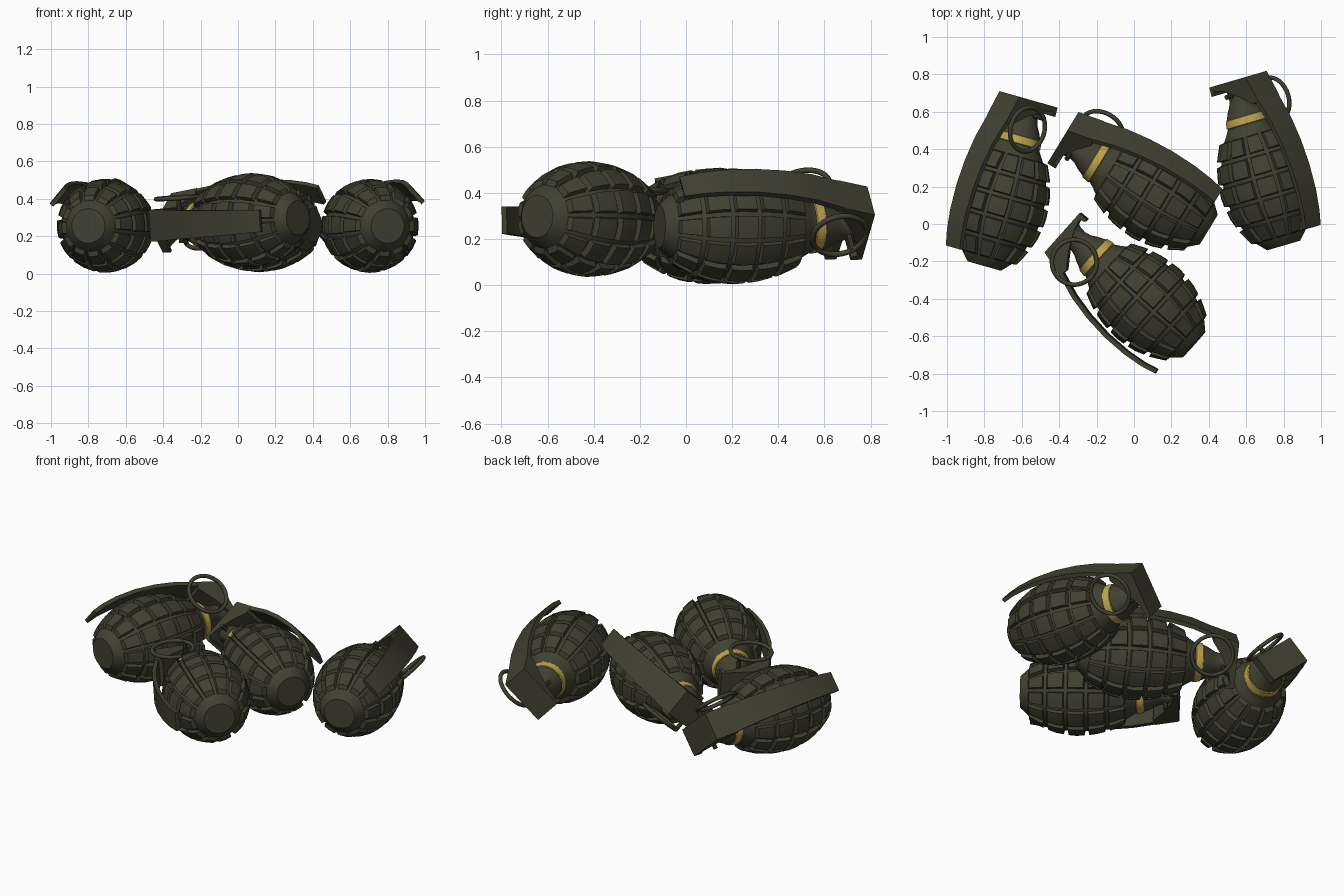
import bpy, bmesh, math
from mathutils import Vector, Matrix

if "Cube" in bpy.data.objects:
    bpy.data.objects.remove(bpy.data.objects["Cube"])


def material(name, rgb):
    m = bpy.data.materials.new(name)
    m.diffuse_color = (*rgb, 1)
    m.use_nodes = True
    m.node_tree.nodes["Principled BSDF"].inputs["Base Color"].default_value = m.diffuse_color
    return m


OLIVE = material("olive drab", (0.052, 0.052, 0.031))
YELLOW = material("band yellow", (0.50, 0.37, 0.075))


def finish(bm, name, mat, matrix, angle=35):
    bmesh.ops.recalc_face_normals(bm, faces=bm.faces)
    me = bpy.data.meshes.new(name)
    bm.to_mesh(me)
    bm.free()
    me.materials.append(mat)
    ob = bpy.data.objects.new(name, me)
    bpy.context.collection.objects.link(ob)
    ob.matrix_world = matrix
    bpy.ops.object.select_all(action='DESELECT')
    ob.select_set(True)
    bpy.context.view_layer.objects.active = ob
    bpy.ops.object.shade_smooth_by_angle(angle=math.radians(angle))
    return ob


def grid(bm, rows, closed=True):
    """Skin a list of vertex loops of equal length."""
    vs = [[bm.verts.new(p) for p in row] for row in rows]
    n = len(vs[0])
    for a, b in zip(vs, vs[1:]):
        for i in range(n if closed else n - 1):
            j = (i + 1) % n
            bm.faces.new((a[i], a[j], b[j], b[i]))
    if closed:
        bm.faces.new(vs[0])
        bm.faces.new(vs[-1])
    return vs


def polar(r, a, z):
    return (r * math.cos(a), r * math.sin(a), z)


def lathe(profile, n=36):
    bm = bmesh.new()
    grid(bm, [[polar(r, 2 * math.pi * i / n, z) for i in range(n)] for r, z in profile])
    return bm


# outer silhouette of the segmented body: (height, radius)
OUTER = [(0, .12), (.045, .158), (.13, .206), (.22, .238), (.32, .252),
         (.43, .243), (.53, .217), (.61, .180), (.66, .14)]


def outer(z):
    for (z0, r0), (z1, r1) in zip(OUTER, OUTER[1:]):
        if z <= z1:
            return r0 + (r1 - r0) * (z - z0) / (z1 - z0)
    return OUTER[-1][1]


def blocks():
    """Raised cast segments, 12 columns by 5 rows, with sloped sides."""
    bm = bmesh.new()
    cols, edges = 12, [.04, .15, .27, .39, .51, .625]
    for z0, z1 in zip(edges, edges[1:]):
        for c in range(cols):
            a0 = 2 * math.pi * c / cols
            da = 2 * math.pi / cols
            gap = .008 / outer((z0 + z1) / 2)

            def ring(inset, depth):
                lo, hi = z0 + .007 + inset, z1 - .007 - inset
                g = gap + inset / outer((lo + hi) / 2)
                s = [(0, 0), (.5, 0), (1, 0), (1, .5), (1, 1), (.5, 1), (0, 1), (0, .5)]
                out = []
                for u, v in s:
                    z = lo + (hi - lo) * v
                    out.append(polar(outer(z) - depth, a0 + g + (da - 2 * g) * u, z))
                zc = (lo + hi) / 2
                return out, polar(outer(zc) - depth, a0 + da / 2, zc)
            r0, _ = ring(0, .034)
            r1, _ = ring(.008, 0)
            _, mid = ring(.008, 0)
            a = [bm.verts.new(p) for p in r0]
            b = [bm.verts.new(p) for p in r1]
            m = bm.verts.new(mid)
            for i in range(8):
                j = (i + 1) % 8
                bm.faces.new((a[i], a[j], b[j], b[i]))
            for i in (1, 3, 5, 7):
                bm.faces.new((m, b[i], b[(i + 1) % 8], b[(i + 2) % 8]))
    return bm


def lever():
    """Curved tapering strip: (x, z, half width) along its outer side."""
    pts = [(.160, .915, .085), (.200, .78, .082), (.245, .65, .078), (.272, .52, .074),
           (.286, .38, .070), (.284, .24, .066), (.270, .13, .062), (.250, .05, .059)]
    bm = bmesh.new()
    rows = []
    for i, (x, z, w) in enumerate(pts):
        p, q = pts[max(i - 1, 0)], pts[min(i + 1, len(pts) - 1)]
        t = Vector((q[0] - p[0], q[1] - p[1])).normalized()
        nx, nz = t.y * .024, -t.x * .024      # inward normal
        rows.append([(x, -w, z), (x, w, z), (x + nx, w, z + nz), (x + nx, -w, z + nz)])
    grid(bm, rows)
    return bm


def head():
    """Fuze cap with a lip at the free end, extruded from its side profile."""
    prof = [(-.12, .922), (.16, .922), (.20, .78), (.155, .77), (.07, .83),
            (-.03, .88), (-.095, .897), (-.105, .87), (-.122, .87)]
    bm = bmesh.new()
    grid(bm, [[(x, y, z) for x, z in prof] for y in (-.085, .085)])
    return bm


def pull_ring():
    bm = bmesh.new()
    n, k, R, t = 36, 8, .120, .012
    vs = [[bm.verts.new((.09 + (R + t * math.cos(b)) * math.cos(a), .14 + t * math.sin(b),
                         .766 + (R + t * math.cos(b)) * math.sin(a)))
           for b in [2 * math.pi * j / k for j in range(k)]]
          for a in [2 * math.pi * i / n for i in range(n)]]
    for i in range(n):
        for j in range(k):
            p, q = vs[i], vs[(i + 1) % n]
            bm.faces.new((p[j], p[(j + 1) % k], q[(j + 1) % k], q[j]))
    return bm


def pin():
    bm = bmesh.new()
    m = Matrix.Translation((0, .02, .845)) @ Matrix.Rotation(math.pi / 2, 4, 'X')
    bmesh.ops.create_cone(bm, cap_ends=True, segments=10, radius1=.013, radius2=.013,
                          depth=.25, matrix=m)
    return bm


def grenade(tag, base, axis, lever_dir):
    u = Vector(axis).normalized()
    x = Vector(lever_dir)
    x = (x - u * x.dot(u)).normalized()
    y = u.cross(x)
    M = Matrix.Translation(base) @ Matrix((x, y, u)).transposed().to_4x4()
    core = [(.092, 0), (.098, .006)]
    core += [(outer(z) - .024, z) for z in (.045, .09, .13, .18, .22, .27, .32, .38, .43, .48, .53, .57, .61)]
    core += [(.132, .645), (.114, .675), (.108, .725)]
    finish(lathe(core), tag + "_body", OLIVE, M)
    finish(blocks(), tag + "_raised_segments", OLIVE, M, 25)
    finish(lathe([(.115, .678), (.119, .682), (.112, .722), (.10, .728)]), tag + "_painted_band", YELLOW, M)
    finish(lathe([(.107, .722), (.088, .765), (.068, .80), (.060, .835), (.064, .87), (.075, .90)]),
           tag + "_fuze_neck", OLIVE, M)
    finish(head(), tag + "_fuze_cap", OLIVE, M)
    finish(lever(), tag + "_safety_lever", OLIVE, M, 30)
    finish(pull_ring(), tag + "_pull_ring", OLIVE, M, 60)
    finish(pin(), tag + "_pin", OLIVE, M)


# the four grenades lying on their sides: base centre, axis, lever direction
grenade("left", (-.80, -.225, .255), (.272, .962, 0), (-.74, .21, .66))
grenade("right", (.80, -.115, .255), (-.280, .960, 0), (.70, .20, .70))
grenade("middle", (.40, -.03, .258), (-.855, .52, 0), (.38, .62, .68))
grenade("front", (.32, -.645, .298), (-.745, .667, -.035), (-.667, -.745, -.06))
